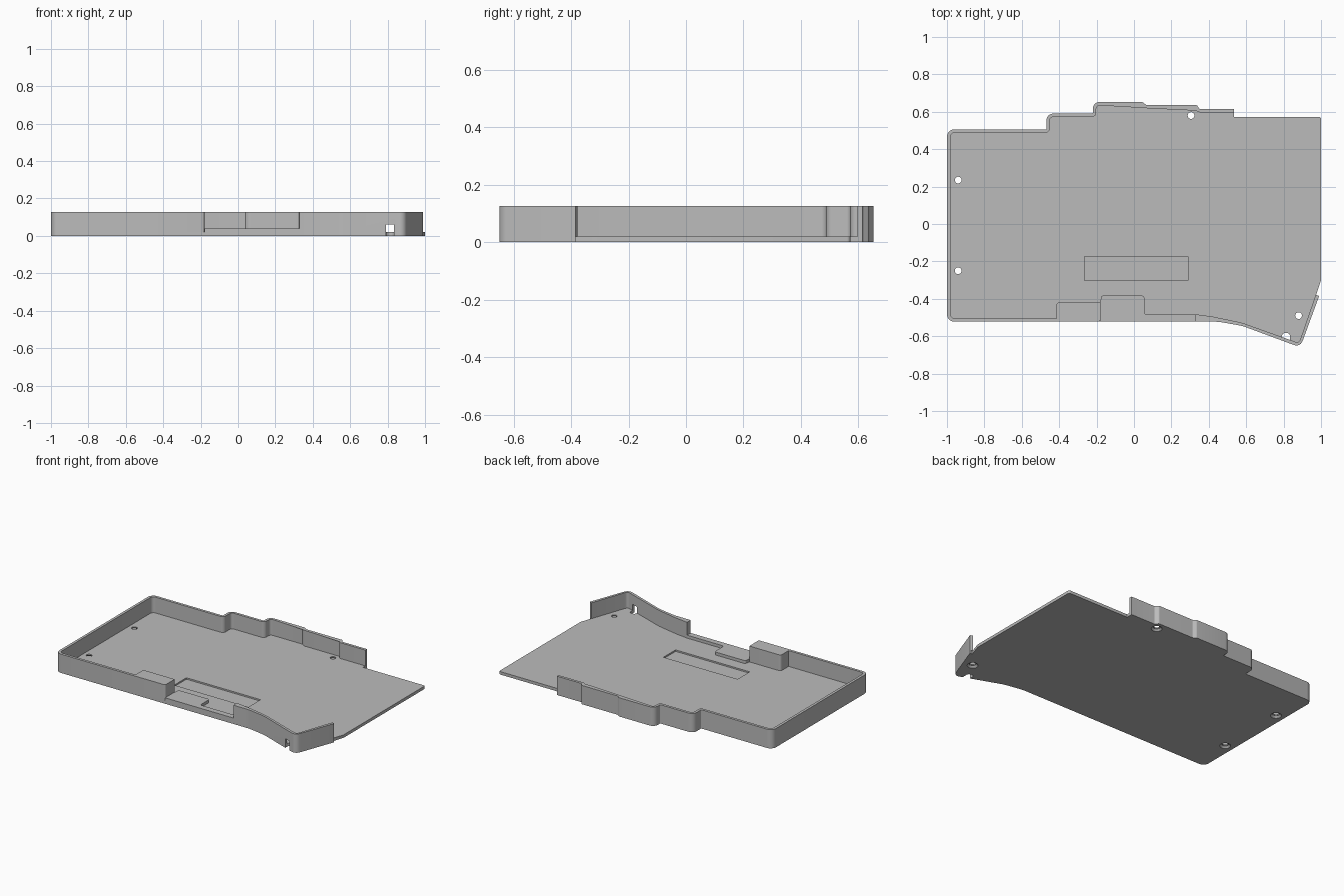
import bpy, bmesh, math
from mathutils import Vector

cube = bpy.data.objects.get("Cube")
if cube:
    bpy.data.objects.remove(cube, do_unlink=True)

FLOOR, TOP, LEDGE, WALL = 0.02, 0.127, 0.04, 0.018

grey = bpy.data.materials.new("plain grey")
grey.use_nodes = True
grey.diffuse_color = (0.5, 0.5, 0.5, 1)
grey.node_tree.nodes["Principled BSDF"].inputs["Base Color"].default_value = grey.diffuse_color


def fillet(points, closed=True, steps=6):
    """Round every corner given as (x, y, radius)."""
    out, n = [], len(points)
    for i, p in enumerate(points):
        c = Vector(p[:2])
        if len(p) < 3 or (not closed and i in (0, n - 1)):
            out.append(c)
            continue
        a = (Vector(points[i - 1][:2]) - c).normalized()
        b = (Vector(points[(i + 1) % n][:2]) - c).normalized()
        half = a.angle(b) / 2
        centre = c + (a + b).normalized() * p[2] / math.sin(half)
        start = c + a * p[2] / math.tan(half) - centre
        end = c + b * p[2] / math.tan(half) - centre
        turn = start.angle_signed(end)
        for k in range(steps + 1):
            t = -turn * k / steps
            out.append(centre + Vector((start.x * math.cos(t) - start.y * math.sin(t),
                                        start.x * math.sin(t) + start.y * math.cos(t))))
    return out


def inset(path, dist):
    """Offset an open path to its left."""
    out = []
    for i, p in enumerate(path):
        dirs = []
        if i > 0:
            dirs.append((p - path[i - 1]).normalized())
        if i < len(path) - 1:
            dirs.append((path[i + 1] - p).normalized())
        normals = [Vector((-d.y, d.x)) for d in dirs]
        m = sum(normals, Vector((0, 0))).normalized()
        out.append(p + m * dist / max(m.dot(normals[0]), 0.3))
    return out


def prism(name, outline, z0, z1):
    bm = bmesh.new()
    face = bm.faces.new([bm.verts.new((p[0], p[1], z0)) for p in outline])
    ext = bmesh.ops.extrude_face_region(bm, geom=[face])
    top = [v for v in ext["geom"] if isinstance(v, bmesh.types.BMVert)]
    bmesh.ops.translate(bm, verts=top, vec=(0, 0, z1 - z0))
    bmesh.ops.recalc_face_normals(bm, faces=bm.faces)
    return finish(name, bm)


def cone(name, x, y, z0, z1, r0, r1):
    bm = bmesh.new()
    bmesh.ops.create_cone(bm, cap_ends=True, segments=24, radius1=r0, radius2=r1, depth=z1 - z0)
    bmesh.ops.translate(bm, verts=bm.verts, vec=(x, y, (z0 + z1) / 2))
    return finish(name, bm)


def finish(name, bm):
    mesh = bpy.data.meshes.new(name)
    bm.to_mesh(mesh)
    bm.free()
    mesh.materials.append(grey)
    obj = bpy.data.objects.new(name, mesh)
    bpy.context.collection.objects.link(obj)
    return obj


def rect(x0, x1, y0, y1):
    return [(x0, y0), (x1, y0), (x1, y1), (x0, y1)]


def cut(obj, cutter):
    mod = obj.modifiers.new("cut", 'BOOLEAN')
    mod.operation, mod.solver, mod.object = 'DIFFERENCE', 'EXACT', cutter
    bpy.context.view_layer.objects.active = obj
    bpy.ops.object.modifier_apply(modifier=mod.name)
    bpy.data.objects.remove(cutter, do_unlink=True)


# Outer line of the back, left and front walls, counterclockwise
back_left = [(0.535, 0.615), (0.35, 0.615, 0.01), (0.335, 0.637, 0.012), (0.065, 0.637, 0.01),
             (0.045, 0.652, 0.012), (-0.22, 0.652, 0.035), (-0.22, 0.59, 0.006),
             (-0.468, 0.59, 0.035), (-0.468, 0.506, 0.006), (-1, 0.506, 0.04),
             (-1, -0.522, 0.04), (-0.41, -0.522)]
# Outer line of the swept front right wall
front_right = [(0.33, -0.522), (0.45, -0.522, 0.35), (0.58, -0.545, 0.3),
               (0.889, -0.6595, 0.035), (0.99, -0.385)]

# Base plate
plate_line = fillet(back_left, False) + fillet(front_right, False) + fillet(
    [(0.99, -0.385), (0.972, -0.385), (1, -0.3), (1, 0.572, 0.012), (0.535, 0.572)], False)[1:]
base_plate = prism("base_plate", plate_line, 0, FLOOR)

# Walls
path = fillet(back_left, False)
back_left_wall = prism("back_left_wall", path + inset(path, WALL)[::-1], FLOOR, TOP)
inner = [(0.972, -0.378), (0.882, -0.637, 0.018), (0.575, -0.527, 0.3), (0.42, -0.495, 0.3),
         (0.33, -0.483)]
front_right_wall = prism("front_right_wall",
                         fillet(front_right, False) + fillet(inner, False), FLOOR, TOP)

# Thick front block and the low ledge beside it
front_block = prism("front_block", fillet(
    [(-0.41, -0.522), (-0.18, -0.522, 0.012), (-0.18, -0.42), (-0.415, -0.42, 0.015),
     (-0.415, -0.504)]), FLOOR, TOP)
front_ledge = prism("front_ledge", fillet(
    [(-0.18, -0.522), (0.33, -0.522), (0.33, -0.483), (0.055, -0.483, 0.012),
     (0.055, -0.383, 0.012), (-0.175, -0.383, 0.012), (-0.18, -0.42)]), FLOOR, LEDGE)

# Countersunk screw holes
for x, y in [(-0.94, 0.235), (-0.94, -0.25), (0.305, 0.58), (0.88, -0.49)]:
    cut(base_plate, cone("hole", x, y, -0.1, 0.1, 0.018, 0.018))
    cut(base_plate, cone("countersink", x, y, -0.002, 0.012, 0.036, 0.022))

# Shallow floor pocket
cut(base_plate, prism("pocket", rect(-0.265, 0.29, -0.303, -0.173), 0.01, 0.1))

# Cable notch through plate and wall
for part in (base_plate, front_right_wall):
    cut(part, prism("notch", fillet(
        [(0.79, -0.75), (0.835, -0.75), (0.835, -0.582, 0.02), (0.79, -0.582, 0.02)]), -0.1, 0.062))

# Smooth the rounded corners only
bpy.ops.object.select_all(action='DESELECT')
for part in (base_plate, back_left_wall, front_right_wall, front_block, front_ledge):
    part.select_set(True)
bpy.context.view_layer.objects.active = base_plate
bpy.ops.object.shade_smooth_by_angle(angle=math.radians(30))
